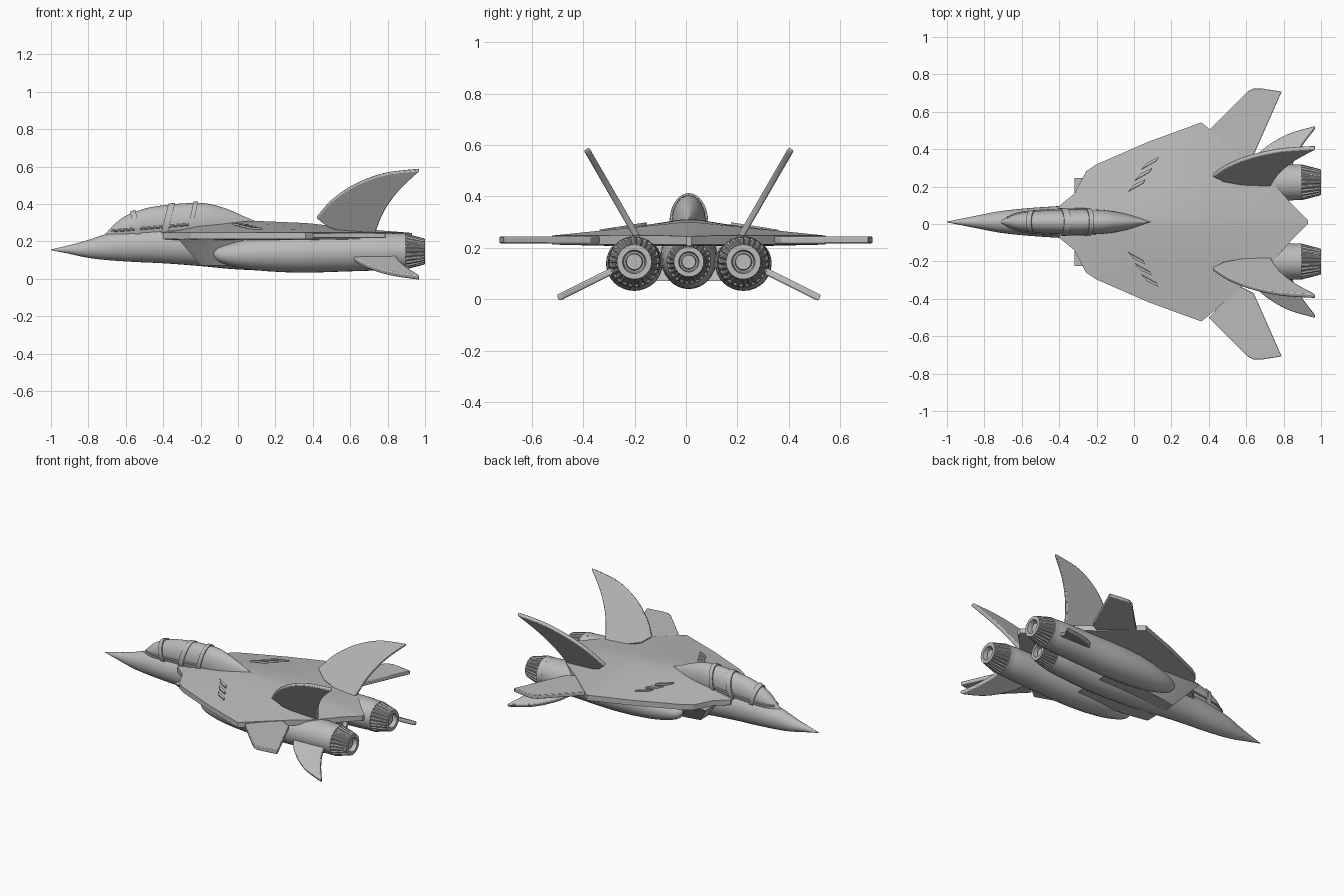
import bpy, bmesh, math

cube = bpy.data.objects.get("Cube")
if cube:
    bpy.data.objects.remove(cube)

CENTRE = 0.011  # centre line of the airframe

grey = bpy.data.materials.new("airframe grey")
grey.use_nodes = True
grey.diffuse_color = (0.5, 0.5, 0.5, 1)
grey.node_tree.nodes["Principled BSDF"].inputs["Base Color"].default_value = (0.5, 0.5, 0.5, 1)


def finish(name, bm, mirror=False, offset=CENTRE, bevel=0, angle=35):
    bmesh.ops.recalc_face_normals(bm, faces=bm.faces)
    mesh = bpy.data.meshes.new(name)
    bm.to_mesh(mesh)
    bm.free()
    mesh.materials.append(grey)
    mesh.shade_smooth()
    mesh.set_sharp_from_angle(angle=math.radians(angle))
    obj = bpy.data.objects.new(name, mesh)
    obj.location.y = offset
    bpy.context.scene.collection.objects.link(obj)
    if bevel:
        mod = obj.modifiers.new("Bevel", 'BEVEL')
        mod.width = bevel
        mod.segments = 2
    if mirror:
        mod = obj.modifiers.new("Mirror", 'MIRROR')
        mod.use_axis = (False, True, False)
        mod.use_mirror_merge = False
    return obj


def spline(points, steps=5):
    """Smooth curve through points of any dimension."""
    out = []
    for i in range(len(points) - 1):
        p0, p1 = points[max(i - 1, 0)], points[i]
        p2, p3 = points[i + 1], points[min(i + 2, len(points) - 1)]
        for k in range(steps):
            t = k / steps
            out.append(tuple(
                b + 0.5 * t * (c - a + t * (2*a - 5*b + 4*c - d + t * (3*(b - c) + d - a)))
                for a, b, c, d in zip(p0, p1, p2, p3)))
    return out + [points[-1]]


def loft(name, rings, **kw):
    """Skin a list of closed rings and cap both ends."""
    bm = bmesh.new()
    rows = [[bm.verts.new(p) for p in ring] for ring in rings]
    n = len(rows[0])
    for a, b in zip(rows, rows[1:]):
        for i in range(n):
            j = (i + 1) % n
            bm.faces.new((a[i], a[j], b[j], b[i]))
    bm.faces.new(rows[0])
    bm.faces.new(rows[-1])
    return finish(name, bm, **kw)


def oval(x, half, low, high, y=0, lean=0, grow=0, n=32):
    """Oval ring across the x axis."""
    mid, tall = (low + high) / 2, (high - low) / 2 + grow
    ring = []
    for k in range(n):
        a = math.tau * k / n
        z = mid + tall * math.sin(a)
        ring.append((x + lean * (z - 0.33), y + (half + grow) * math.cos(a), z))
    return ring


def plate(name, outline, base, direction, thick, **kw):
    """Flat panel: outline is (x, distance along direction in the yz plane)."""
    length = math.hypot(*direction)
    dy, dz = direction[0] / length, direction[1] / length
    rings = []
    for side in (-thick / 2, thick / 2):
        rings.append([(x, base[0] + s * dy - side * dz, base[1] + s * dz + side * dy)
                      for x, s in outline])
    return loft(name, rings, mirror=True, **kw)


# Fuselage: x, half width, bottom, top
body = [(-1, .002, .153, .157), (-.9, .022, .133, .18), (-.8, .042, .112, .208),
        (-.7, .06, .1, .24), (-.55, .075, .09, .265), (-.4, .085, .083, .28),
        (-.2, .1, .068, .295), (0, .11, .05, .3), (.3, .11, .04, .285),
        (.55, .1, .05, .255), (.68, .085, .062, .23)]
loft("fuselage", [oval(*p) for p in spline(body)])

# Canopy with its rear fairing
canopy = spline([(-.71, .01, .2, .24), (-.62, .045, .2, .325), (-.5, .06, .2, .375),
                 (-.37, .066, .2, .396), (-.25, .067, .2, .405), (-.15, .062, .2, .4),
                 (-.05, .045, .2, .37), (.03, .025, .2, .335), (.09, .005, .2, .31)])
loft("canopy", [oval(*p) for p in canopy])


def canopy_at(x):
    for a, b in zip(canopy, canopy[1:]):
        if a[0] <= x <= b[0]:
            t = (x - a[0]) / (b[0] - a[0])
            return tuple(u + (v - u) * t for u, v in zip(a, b))


# Canopy frames
for i, (start, end, lean) in enumerate([(-.57, -.54, -.25), (-.39, -.355, .25), (-.255, -.23, .2)]):
    rings = [oval(*canopy_at(start), lean=lean, grow=0),
             oval(*canopy_at(start), lean=lean, grow=.008),
             oval(*canopy_at(end), lean=lean, grow=.008),
             oval(*canopy_at(end), lean=lean, grow=0)]
    loft("canopy_frame_%d" % (i + 1), rings)

# Canopy sills follow the sides of the canopy
rings = []
for k in range(15):
    x = -.68 + k * .031
    _, half, low, high = canopy_at(x)
    z = .255 + .085 * (x + .68)
    mid = (low + high) / 2
    y = half * math.sqrt(max(0, 1 - ((z - mid) / (mid - low)) ** 2))
    rings.append([(x, y + .007 * math.cos(a), z + .007 * math.sin(a))
                  for a in (math.tau * q / 8 for q in range(8))])
loft("canopy_sills", rings, mirror=True)

# Wing body: x, half span, ridge height
wing = [(-.4, .085, .25), (-.32, .15, .265), (-.255, .272, .28), (-.2, .308, .29),
        (.08, .43, .315), (.36, .532, .302), (.4, .5, .298), (.575, .345, .277),
        (.73, .225, .262), (.84, .1, .253), (.93, .01, .245)]
rings = []
for x, half, ridge in wing:
    edge = min(.248, ridge)
    side = [(half * f, ridge + (edge - ridge) * f) for f in (.07, .35, .7, 1)]
    side += [(half, .213), (half * .5, .207)]
    rings.append([(x, y, z) for y, z in side] + [(x, -y, z) for y, z in reversed(side)])
loft("wing_body", rings, angle=25)

# Wing louvres
for i in range(3):
    dx, dy = i * .035, i * .06
    plate("wing_louvre_%d" % (i + 1),
          [(x + dx, y + dy) for x, y in [(-.03, .165), (.05, .21), (.06, .23), (0, .2)]],
          (0, .319), (1, -.155), .012)

# Horizontal tailplanes
plate("tailplanes", [(.4, .5), (.61, .71), (.64, .725), (.68, .725), (.79, .708),
                     (.64, .37), (.56, .33)],
      (0, .231), (1, 0), .026, offset=0, bevel=.004)

# Canted upright fins, swept like sickles
lead = spline([(.42, .09), (.5, .195), (.62, .29), (.78, .36), (.97, .387)])
trail = spline([(.965, .375), (.86, .26), (.78, .13), (.73, -.01)])
plate("upright_fins", lead + trail + [(.6, -.01), (.48, .035)],
      (.205, .25), (.5, .866), .024, bevel=.006)

# Ventral fins under the engines
lead = spline([(.6, -.04), (.63, .03), (.7, .11), (.82, .19), (.97, .24)])
trail = spline([(.965, .225), (.9, .13), (.855, .04), (.84, -.04)])
plate("ventral_fins", lead + trail, (.295, .112), (.894, -.447), .026, bevel=.006)

# Engine pods
pod = [(-.13, .008, .125, .142), (-.1, .04, .09, .167), (0, .075, .06, .2),
       (.15, .1, .041, .23), (.35, .11, .033, .245), (.6, .105, .04, .245),
       (.8, .1, .047, .245), (.88, .093, .054, .24)]
loft("engine_pods", [oval(*p, y=.212) for p in spline(pod)], mirror=True)

# Raked intake trunks, narrower at the bottom
rings = []
for x, top, bottom in [(-.2, .235, .12), (-.1, .235, .14), (.1, .23, .16), (.35, .22, .16)]:
    rings.append([(x + .85 * (.072 - z), y, z)
                  for y, z in [(.04, .212), (top, .212), (bottom, .072), (.04, .072)]])
loft("intake_trunks", rings, mirror=True)


def nozzle(name, start, end, wide, narrow, y, **kw):
    """Ribbed nozzle with a stepped, recessed throat."""
    run = end - start
    stations = [(start, wide * .9, 0), (start, wide, 0), (start + run * .25, wide, 0),
                (start + run * .26, wide, 1), (end - run * .06, narrow * 1.06, 1),
                (end, narrow, 0), (end, narrow * .68, 0), (end - run * .3, narrow * .6, 0),
                (end - run * .3, narrow * .5, 0), (end - run * .15, narrow * .45, 0)]
    n = 96
    rings = []
    for x, r, ribbed in stations:
        ring = []
        for k in range(n):
            rad = r * (.92 if ribbed and k % 4 >= 2 else 1)
            a = math.tau * k / n
            ring.append((x, y + rad * math.cos(a), .146 + rad * math.sin(a)))
        rings.append(ring)
    loft(name, rings, angle=30, **kw)


nozzle("outer_nozzles", .86, 1.0, .096, .067, .212, mirror=True)
nozzle("centre_nozzle", .65, .78, .083, .058, 0)
